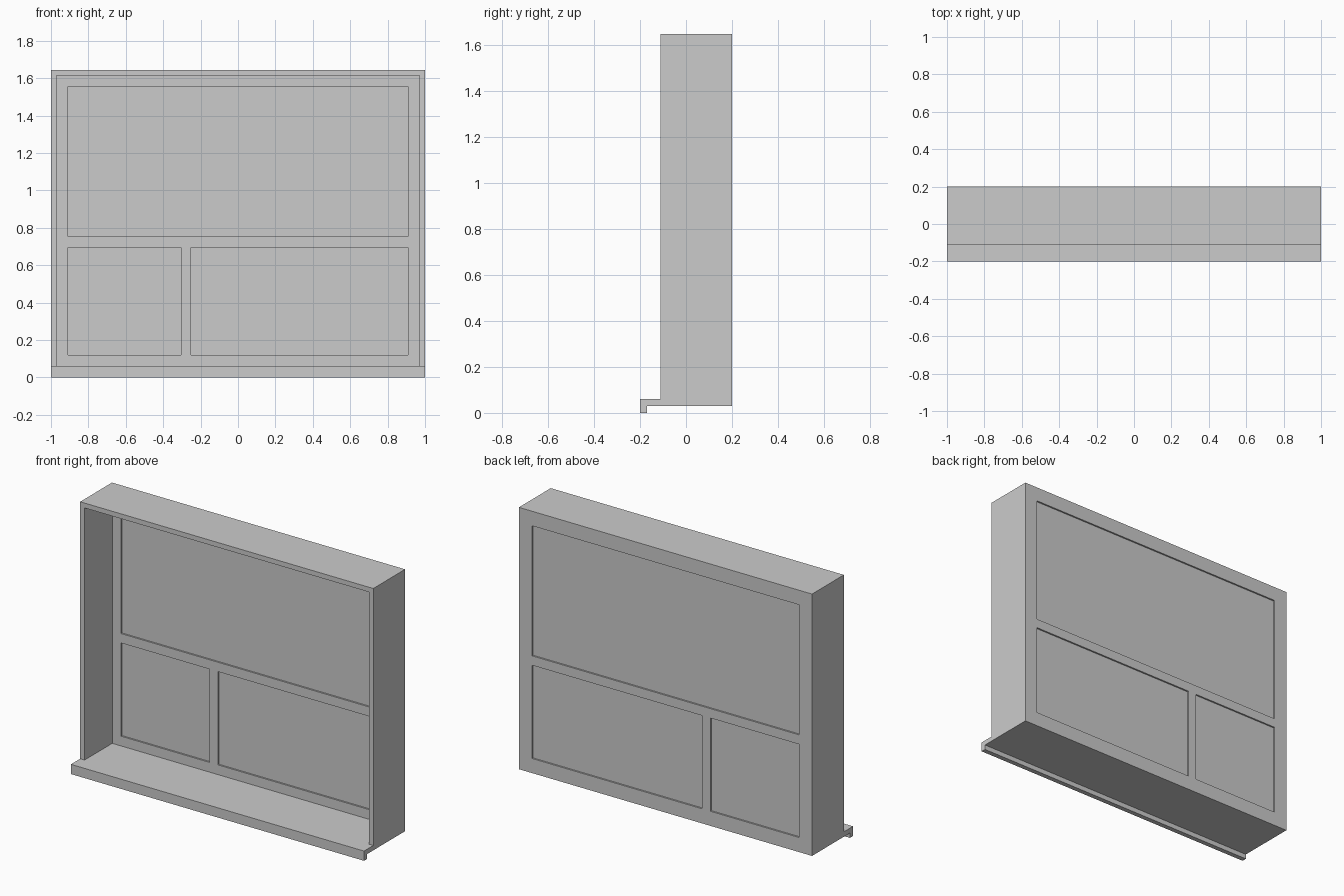
import bpy, bmesh

if "Cube" in bpy.data.objects:
    bpy.data.objects.remove(bpy.data.objects["Cube"])


def add_mesh(name, bm):
    bmesh.ops.recalc_face_normals(bm, faces=bm.faces)
    me = bpy.data.meshes.new(name)
    bm.to_mesh(me)
    bm.free()
    ob = bpy.data.objects.new(name, me)
    bpy.context.collection.objects.link(ob)
    return ob


def box(name, x, y, z):
    """Box from (min, max) ranges on each axis."""
    bm = bmesh.new()
    bmesh.ops.create_cube(bm, size=1)
    for v in bm.verts:
        v.co = [r[0] if c < 0 else r[1] for c, r in zip(v.co, (x, y, z))]
    return add_mesh(name, bm)


def extrude_profile(name, pts, axis, start, end):
    """Extrude a closed 2D outline along x (yz outline) or y (xz outline)."""
    bm = bmesh.new()
    place = (lambda a, b: (start, a, b)) if axis == 'x' else (lambda a, b: (a, start, b))
    face = bm.faces.new([bm.verts.new(place(a, b)) for a, b in pts])
    new = bmesh.ops.extrude_face_region(bm, geom=[face])['geom']
    step = (end - start, 0, 0) if axis == 'x' else (0, end - start, 0)
    bmesh.ops.translate(bm, vec=step, verts=[g for g in new if isinstance(g, bmesh.types.BMVert)])
    return add_mesh(name, bm)


W, TOP, T = 1.0, 1.645, 0.03          # half width, height, board thickness
FRONT, BACK, SASH = -0.11, 0.20, 0.16  # depth of reveal and sash front
SILL = 0.06
IX, IZ = W - T, TOP - T               # inside of the reveal
PX, PZ0, PZ1 = 0.91, 0.12, 1.555      # inside of the sash
RAIL = (0.695, 0.753)
MULLION = (-0.306, -0.25)

# Sill board with a downturned front lip
extrude_profile("sill", [(-0.20, 0), (-0.17, 0), (-0.17, T), (BACK, T),
                         (BACK, SILL), (-0.20, SILL)], 'x', -W, W)

# Reveal lining: two jambs and a head in one arch
extrude_profile("reveal_lining", [(-W, SILL), (-IX, SILL), (-IX, IZ), (IX, IZ),
                                  (IX, SILL), (W, SILL), (W, TOP), (-W, TOP)],
                'y', FRONT, BACK)

# Window sash
sy = (SASH, BACK)
for side, s in (("left", -1), ("right", 1)):
    box(side + "_stile", sorted((s * PX, s * IX)), sy, (SILL, IZ))
box("bottom_rail", (-PX, PX), sy, (SILL, PZ0))
box("top_rail", (-PX, PX), sy, (PZ1, IZ))
box("middle_rail", (-PX, PX), sy, RAIL)
box("mullion", MULLION, sy, (PZ0, RAIL[0]))

# Panes, slightly recessed on both sides
gy = (SASH + 0.01, BACK - 0.01)
box("upper_pane", (-PX, PX), gy, (RAIL[1], PZ1))
box("lower_left_pane", (-PX, MULLION[0]), gy, (PZ0, RAIL[0]))
box("lower_right_pane", (MULLION[1], PX), gy, (PZ0, RAIL[0]))
